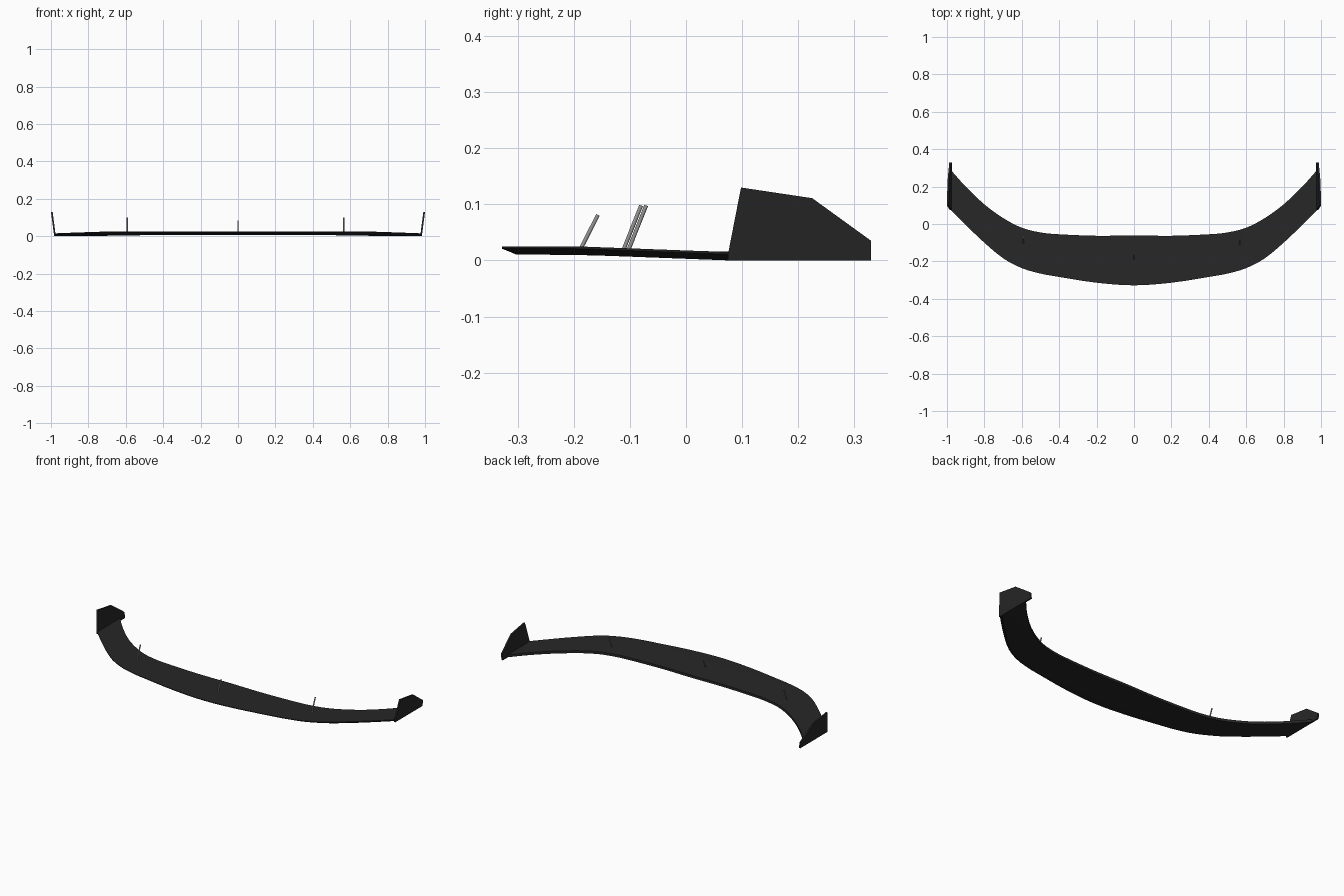
import bpy, bmesh, math
from mathutils import Vector

if "Cube" in bpy.data.objects:
    bpy.data.objects.remove(bpy.data.objects["Cube"])


def material(name, col):
    m = bpy.data.materials.new(name)
    m.diffuse_color = (*col, 1)
    m.use_nodes = True
    m.node_tree.nodes["Principled BSDF"].inputs["Base Color"].default_value = m.diffuse_color
    return m


BLACK = material("satin black", (0.02, 0.02, 0.021))
GREY = material("rod grey", (0.3, 0.3, 0.3))


def finish(name, bm, mat, smooth=False):
    bmesh.ops.recalc_face_normals(bm, faces=bm.faces)
    me = bpy.data.meshes.new(name)
    bm.to_mesh(me)
    bm.free()
    me.materials.append(mat)
    ob = bpy.data.objects.new(name, me)
    bpy.context.collection.objects.link(ob)
    if smooth:
        bpy.ops.object.select_all(action='DESELECT')
        ob.select_set(True)
        bpy.context.view_layer.objects.active = ob
        bpy.ops.object.shade_smooth_by_angle(angle=math.radians(25))
    return ob


# Plan outline: x, front edge y, back edge y
HALF = [(0, -.328, -.061), (.2, -.314, -.063), (.4, -.283, -.055),
        (.5, -.265, -.045), (.6, -.236, -.02), (.7, -.183, .032),
        (.8, -.1, .105), (.9, -.005, .2), (.98, .075, .29)]
STATIONS = [(-x, f, b) for x, f, b in HALF[:0:-1]] + HALF


def smooth_path(pts, n):
    pts = [Vector(p) for p in pts]
    out = []
    for i in range(len(pts) - 1):
        p0, p1, p2 = pts[max(i - 1, 0)], pts[i], pts[i + 1]
        p3 = pts[min(i + 2, len(pts) - 1)]
        for k in range(n):
            t = k / n
            out.append(p1 + (p2 - p0) * (t / 2)
                       + (2 * p0 - 5 * p1 + 4 * p2 - p3) * (t * t / 2)
                       + (3 * p1 - p0 - 3 * p2 + p3) * (t ** 3 / 2))
    return out + [pts[-1]]


def drop(y):
    # blade is level at the front and dips toward the tips
    return -0.01 * min(1, max(0, (y + .19) / .265))


# Splitter blade: bevelled section swept along the outline
TOP = [(i / 6, .025) for i in range(7)]
SECTION = TOP + [(1, .0105)] + [(t, .0102) for t in (.83, .66, .5, .33, .1)] + [(0, .021)]
bm = bmesh.new()
rings = []
for x, f, b in smooth_path(STATIONS, 3):
    ring = []
    for t, z in SECTION:
        y = f + (b - f) * t
        ring.append(bm.verts.new((x, y, z + drop(y))))
    rings.append(ring)
n = len(SECTION)
for r, s in zip(rings, rings[1:]):
    for i in range(n):
        bm.faces.new((r[i], r[(i + 1) % n], s[(i + 1) % n], s[i]))
bm.faces.new(rings[0])
bm.faces.new(rings[-1])
finish("splitter_blade", bm, BLACK, True)

# End plates leaning outward
PLATE = [(.075, 0), (.075, .012), (.098, .13), (.225, .111), (.33, .035), (.33, 0)]
for side, name in ((-1, "left_end_plate"), (1, "right_end_plate")):
    bm = bmesh.new()
    outer = [bm.verts.new((side * (.983 + .017 * z / .13), y, z)) for y, z in PLATE]
    inner = [bm.verts.new((side * (.974 + .017 * z / .13), y, z)) for y, z in PLATE]
    bm.faces.new(outer)
    bm.faces.new(inner)
    for i in range(len(PLATE)):
        j = (i + 1) % len(PLATE)
        bm.faces.new((outer[i], outer[j], inner[j], inner[i]))
    finish(name, bm, BLACK)

# Thin support rods leaning backward
for name, a, b in (("centre_rod", (0, -.188, .02), (0, -.157, .081)),
                   ("left_rod", (-.592, -.104, .015), (-.592, -.071, .098)),
                   ("right_rod", (.565, -.113, .015), (.565, -.08, .098))):
    a, b = Vector(a), Vector(b)
    bm = bmesh.new()
    bmesh.ops.create_cone(bm, cap_ends=True, segments=12, radius1=.0035,
                          radius2=.0035, depth=(b - a).length)
    rot = (b - a).to_track_quat('Z', 'Y')
    for v in bm.verts:
        v.co = rot @ v.co + (a + b) / 2
    finish(name, bm, GREY, True)
